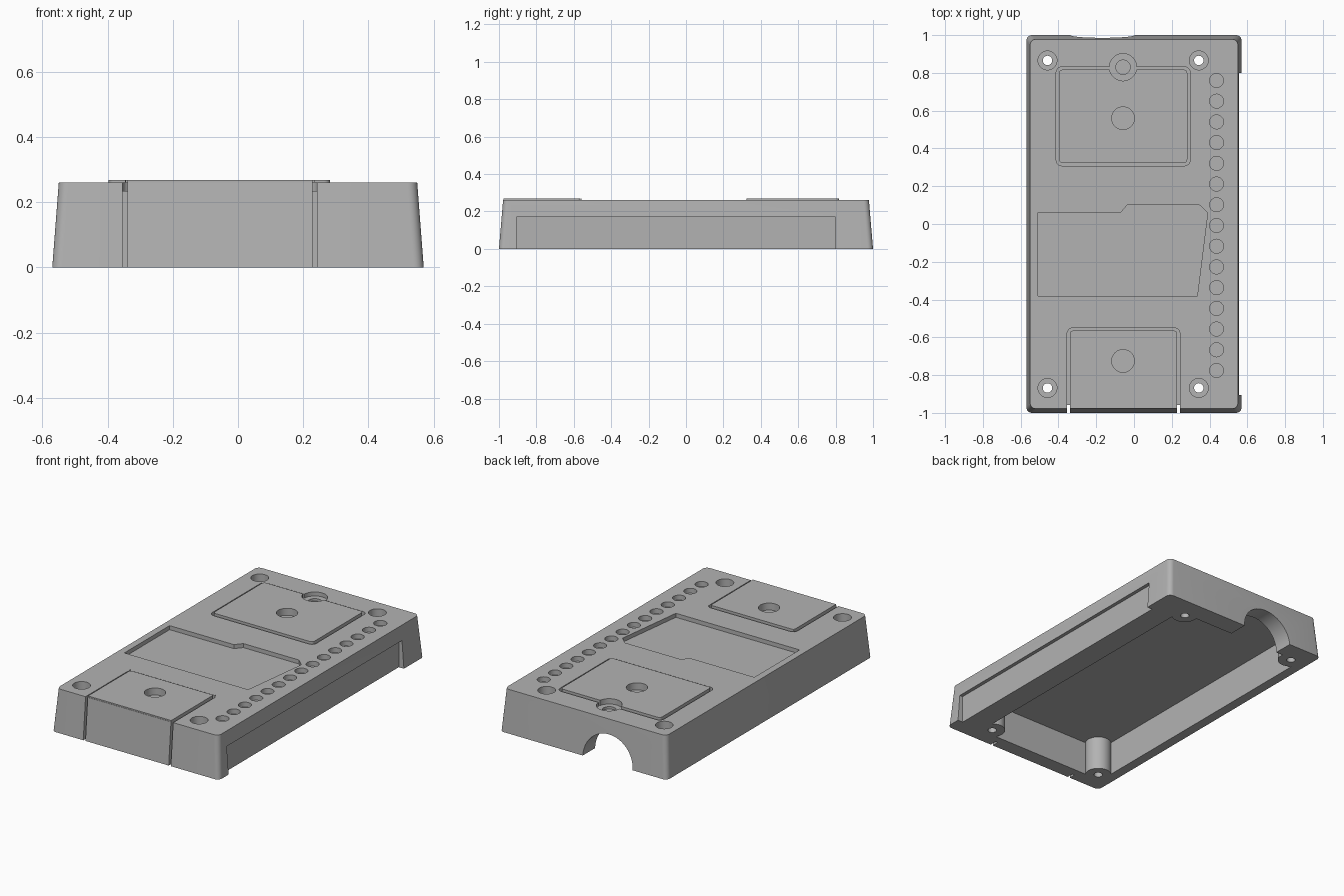
import bpy, bmesh, math
from mathutils import Matrix

if "Cube" in bpy.data.objects:
    bpy.data.objects.remove(bpy.data.objects["Cube"])

grey = bpy.data.materials.new("plain grey")
grey.diffuse_color = (0.45, 0.45, 0.45, 1)
grey.use_nodes = True
grey.node_tree.nodes["Principled BSDF"].inputs["Base Color"].default_value = grey.diffuse_color


def prism(name, pts, z0, z1, top_pts=None):
    """Closed solid between an outline at z0 and an outline at z1."""
    bm = bmesh.new()
    low = [bm.verts.new((x, y, z0)) for x, y in pts]
    high = [bm.verts.new((x, y, z1)) for x, y in (top_pts or pts)]
    bm.faces.new(low[::-1])
    bm.faces.new(high)
    n = len(low)
    for i in range(n):
        j = (i + 1) % n
        bm.faces.new((low[i], low[j], high[j], high[i]))
    bmesh.ops.recalc_face_normals(bm, faces=bm.faces)
    me = bpy.data.meshes.new(name)
    bm.to_mesh(me)
    bm.free()
    me.materials.append(grey)
    ob = bpy.data.objects.new(name, me)
    bpy.context.collection.objects.link(ob)
    return ob


def rect(x0, y0, x1, y1, r=0.0, steps=6):
    """Rectangle outline, with rounded corners where r > 0."""
    if r == 0:
        return [(x0, y0), (x1, y0), (x1, y1), (x0, y1)]
    pts = []
    for k, (cx, cy) in enumerate(((x1 - r, y1 - r), (x0 + r, y1 - r),
                                  (x0 + r, y0 + r), (x1 - r, y0 + r))):
        for i in range(steps + 1):
            a = math.pi / 2 * (k + i / steps)
            pts.append((cx + r * math.cos(a), cy + r * math.sin(a)))
    return pts


def circle(x, y, r, n=40):
    return [(x + r * math.cos(2 * math.pi * i / n),
             y + r * math.sin(2 * math.pi * i / n)) for i in range(n)]


def combine(target, tool, op="DIFFERENCE"):
    """Apply a boolean and discard the tool."""
    mod = target.modifiers.new("bool", "BOOLEAN")
    mod.operation, mod.solver, mod.object = op, "EXACT", tool
    bpy.context.view_layer.update()
    dg = bpy.context.evaluated_depsgraph_get()
    me = bpy.data.meshes.new_from_object(target.evaluated_get(dg))
    target.modifiers.clear()
    target.data = me
    bpy.data.objects.remove(tool)


def cut(pts, z0, z1=0.4):
    combine(case, prism("cutter", pts, z0, z1))


# Tapered outer shell
case = prism("case", rect(-0.57, -1, 0.57, 1, 0.03), 0, 0.26,
             rect(-0.55, -0.978, 0.55, 0.978, 0.03))

screws = [(x, y) for x in (-0.458, 0.343) for y in (-0.868, 0.866)]

# Hollow underside, leaving round screw posts in the corners
cavity = prism("cavity_cutter", rect(-0.51, -0.91, 0.39, 0.88), -0.1, 0.21)
for x, y in screws:
    combine(cavity, prism("post", circle(x, y, 0.075), -0.2, 0.3))
combine(case, cavity)

# Half-round cable opening in the back wall
tunnel = prism("tunnel_cutter", circle(-0.167, 0, 0.17, 48), -1.2, -0.85)
tunnel.data.transform(Matrix.Rotation(math.pi / 2, 4, "X"))
combine(case, tunnel)

# Shallow recess along the lower right side
cut(rect(0.535, -0.905, 0.7, 0.80), -0.1, 0.17)

# Raised front panel with a groove around it and slots down the front wall
gx0, gx1, gy, w = -0.354, 0.243, -0.55, 0.015
combine(case, prism("panel", rect(gx0 + w / 2, -0.976, gx1 - w / 2, gy - w / 2), 0.25, 0.268), "UNION")


def arch(x0, x1, top, r):
    arc = [(math.cos(math.pi / 2 * i / 6) * r, math.sin(math.pi / 2 * i / 6) * r) for i in range(7)]
    right = [(x1 - r + a, top - r + b) for a, b in arc]
    left = [(x0 + r - a, top - r + b) for a, b in arc[::-1]]
    return [(x1, -1.1)] + right + left + [(x0, -1.1)]


cut(arch(gx0, gx1, gy, 0.03) + arch(gx0 + w, gx1 - w, gy - w, 0.015)[::-1], 0.235)
for x in (gx0, gx1 - w):
    cut(rect(x, -1.1, x + w, -0.957), -0.1, 0.3)

# Raised back panel with a groove around it
cut(rect(-0.412, 0.308, 0.297, 0.832, 0.03), 0.235)
combine(case, prism("panel", rect(-0.397, 0.323, 0.282, 0.817, 0.018), 0.222, 0.268), "UNION")

# Stepped round recess on the back panel edge
cut(circle(-0.058, 0.83, 0.072), 0.235)
cut(circle(-0.058, 0.83, 0.038), 0.22)

# Round dimples in both panels
for y in (0.56, -0.725):
    cut(circle(-0.058, y, 0.06), 0.225)

# Stepped shallow pocket in the middle of the top
cut([(-0.508, -0.38), (0.335, -0.38), (0.39, 0.06), (0.345, 0.102),
     (-0.035, 0.102), (-0.07, 0.06), (-0.508, 0.06)], 0.235)

# Row of blind holes along the right edge
for i in range(15):
    cut(circle(0.437, 0.76 - i * 0.1097, 0.037, 32), 0.23)

# Counterbored screw holes
for x, y in screws:
    cut(circle(x, y, 0.05), 0.16)
    cut(circle(x, y, 0.025, 24), -0.1)

# Smooth the round walls, keep the hard edges
bpy.context.view_layer.objects.active = case
case.select_set(True)
bpy.ops.object.shade_smooth_by_angle(angle=math.radians(30))
